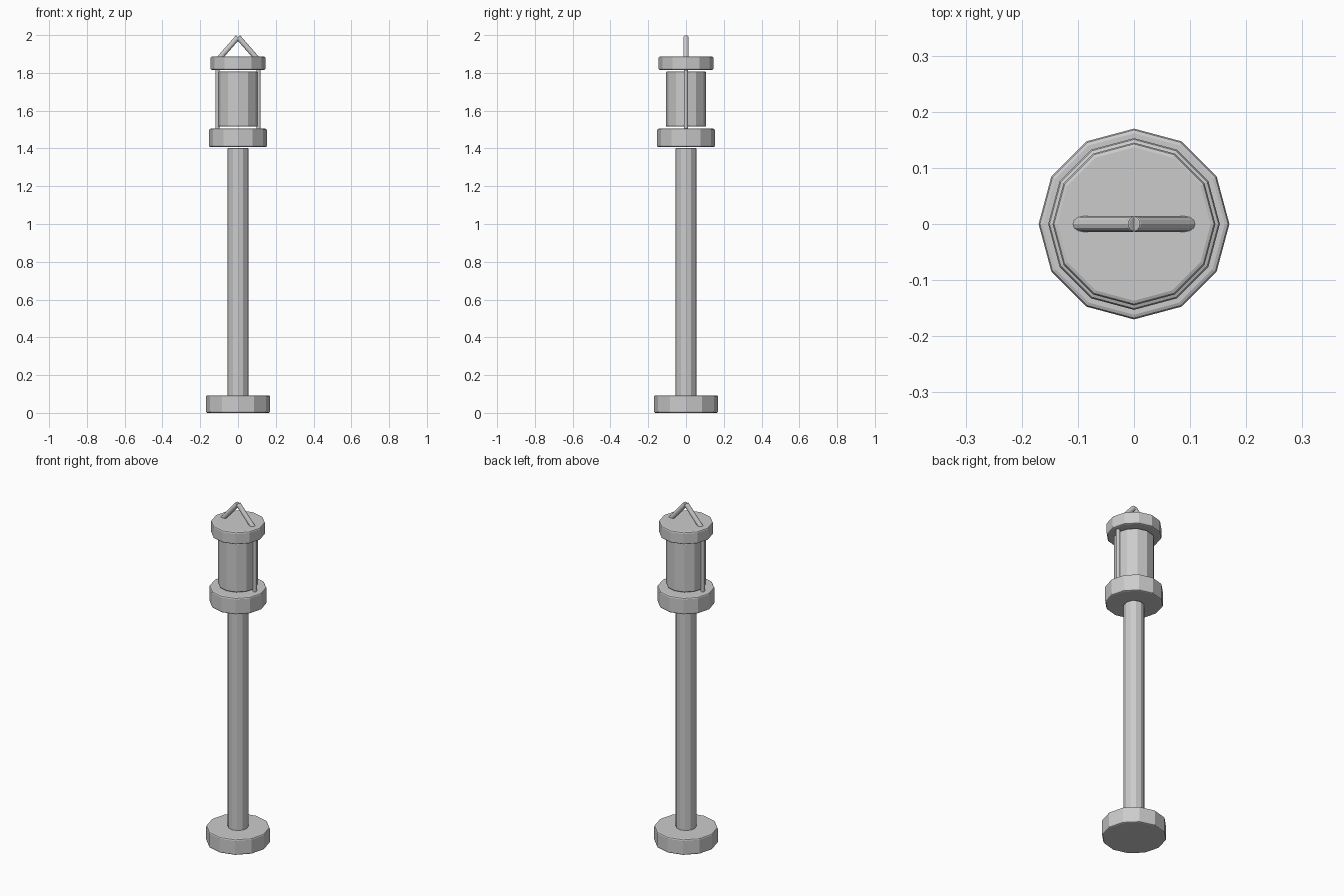
import bpy
from mathutils import Vector

if "Cube" in bpy.data.objects:
    bpy.data.objects.remove(bpy.data.objects["Cube"])


def cylinder(name, start, end, radius, bevel=0.0, sides=12):
    """Faceted cylinder between two points, with softened rims."""
    a, b = Vector(start), Vector(end)
    axis = b - a
    bpy.ops.mesh.primitive_cylinder_add(
        vertices=sides, radius=radius, depth=axis.length, location=(a + b) / 2,
        rotation=axis.to_track_quat('Z', 'Y').to_euler())
    obj = bpy.context.object
    obj.name = name
    if bevel:
        mod = obj.modifiers.new("rim_bevel", 'BEVEL')
        mod.width = bevel
        mod.segments = 2
        mod.limit_method = 'ANGLE'
        mod.angle_limit = 0.9
    return obj


# Stacked round parts: name, bottom, top, radius, bevel
stack = [
    ("base", 0.0, 0.093, 0.17, 0.008),
    ("post", 0.08, 1.402, 0.055, 0.005),
    ("lantern_tray", 1.407, 1.505, 0.153, 0.008),
    ("lantern_glass", 1.515, 1.808, 0.107, 0.008),
    ("lantern_cap", 1.815, 1.887, 0.145, 0.008),
]
for name, low, high, radius, bevel in stack:
    cylinder(name, (0, 0, low), (0, 0, high), radius, bevel)

# Side rods and the two halves of the peaked handle
for side, s in (("left", -1), ("right", 1)):
    cylinder(side + "_rod", (s * 0.109, 0, 1.50), (s * 0.109, 0, 1.82), 0.011)
    cylinder(side + "_handle", (s * 0.1, 0, 1.876), (0, 0, 1.99), 0.014, 0.003)
